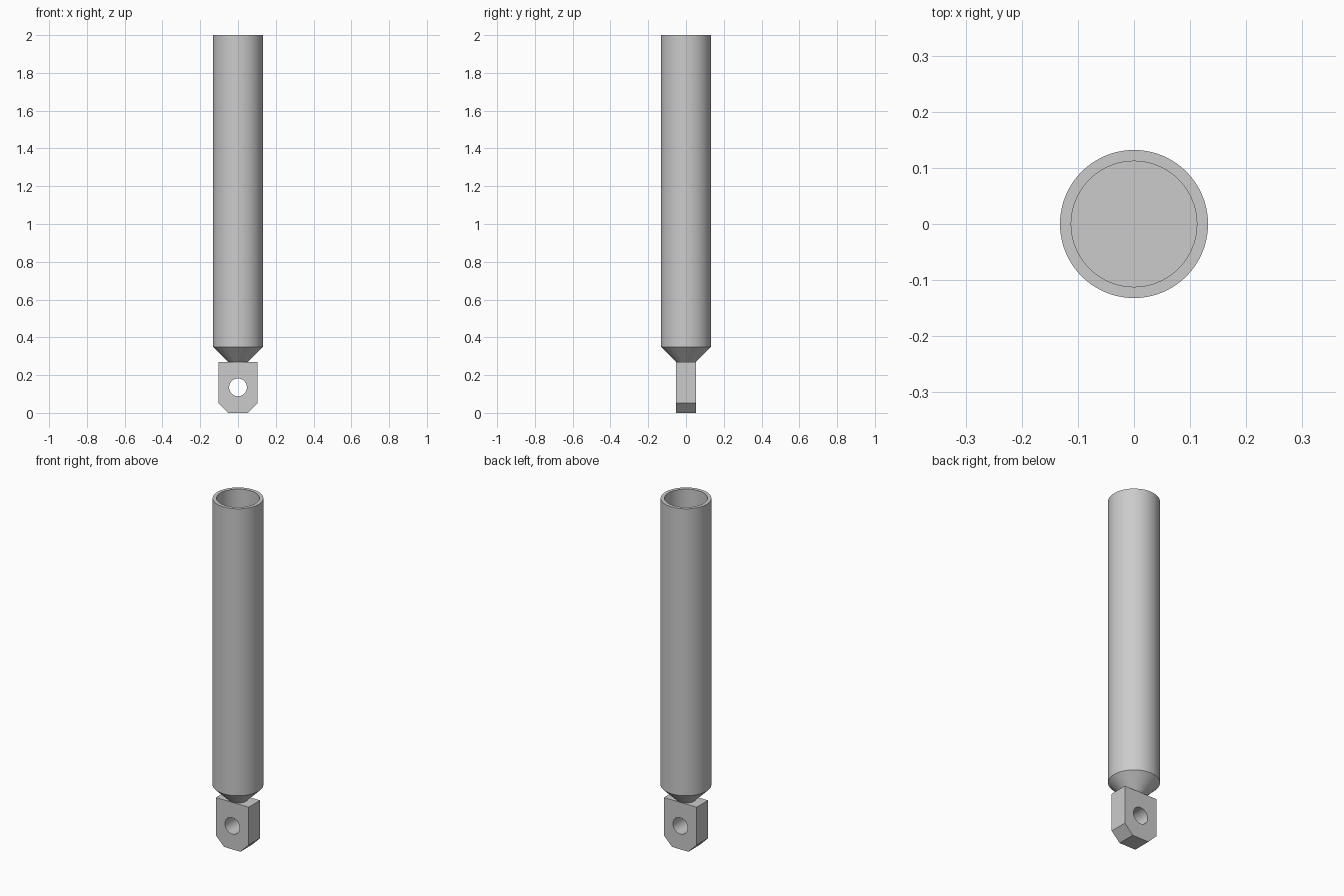
import bpy, bmesh, math

cube = bpy.data.objects.get("Cube")
if cube:
    bpy.data.objects.remove(cube, do_unlink=True)

steel = bpy.data.materials.new("grey_steel")
steel.use_nodes = True
grey = (0.6, 0.6, 0.6, 1)
steel.diffuse_color = grey
steel.node_tree.nodes["Principled BSDF"].inputs["Base Color"].default_value = grey

RADIUS, BORE, NECK = 0.132, 0.112, 0.051
SHOULDER, LUG_TOP, TOP = 0.35, 0.27, 2.0
HALF_W, HALF_D, CHAMFER = 0.104, 0.052, 0.052


def add_object(name, bm):
    bmesh.ops.recalc_face_normals(bm, faces=bm.faces)
    mesh = bpy.data.meshes.new(name)
    bm.to_mesh(mesh)
    bm.free()
    mesh.materials.append(steel)
    obj = bpy.data.objects.new(name, mesh)
    bpy.context.collection.objects.link(obj)
    return obj


def smooth(obj):
    bpy.ops.object.select_all(action="DESELECT")
    obj.select_set(True)
    bpy.context.view_layer.objects.active = obj
    bpy.ops.object.shade_smooth_by_angle(angle=math.radians(30))


# Hollow tube with a tapered neck: a profile spun around z
bm = bmesh.new()
profile = [(0, LUG_TOP), (NECK, LUG_TOP), (RADIUS, SHOULDER), (RADIUS, TOP),
           (BORE, TOP), (BORE, SHOULDER), (0, SHOULDER)]
verts = [bm.verts.new((r, 0, z)) for r, z in profile]
edges = [bm.edges.new(pair) for pair in zip(verts, verts[1:])]
bmesh.ops.spin(bm, geom=verts + edges, cent=(0, 0, 0), axis=(0, 0, 1),
               angle=math.tau, steps=64, use_duplicate=False)
bmesh.ops.remove_doubles(bm, verts=bm.verts, dist=0.0001)
smooth(add_object("tube", bm))

# Mounting lug: chamfered plate extruded from front to back
bm = bmesh.new()
half = [(HALF_W - CHAMFER, 0), (HALF_W, CHAMFER), (HALF_W, LUG_TOP)]
outline = half + [(-x, z) for x, z in reversed(half)]
face = bm.faces.new([bm.verts.new((x, -HALF_D, z)) for x, z in outline])
extruded = bmesh.ops.extrude_face_region(bm, geom=[face])["geom"]
bmesh.ops.translate(bm, vec=(0, 2 * HALF_D, 0),
                    verts=[v for v in extruded if isinstance(v, bmesh.types.BMVert)])
lug = add_object("mounting_lug", bm)

# Pin hole through the lug
bm = bmesh.new()
bmesh.ops.create_cone(bm, cap_ends=True, segments=48, radius1=0.047,
                      radius2=0.047, depth=0.3)
cutter = add_object("pin_hole_cutter", bm)
cutter.rotation_euler.x = math.pi / 2
cutter.location.z = LUG_TOP / 2
cutter.hide_render = True
cutter.display_type = "WIRE"
cut = lug.modifiers.new("pin_hole", "BOOLEAN")
cut.operation = "DIFFERENCE"
cut.solver = "EXACT"
cut.object = cutter
bpy.context.view_layer.update()
bpy.ops.object.select_all(action="DESELECT")
lug.select_set(True)
bpy.context.view_layer.objects.active = lug
bpy.ops.object.modifier_apply(modifier="pin_hole")
bpy.data.objects.remove(cutter, do_unlink=True)
smooth(lug)
